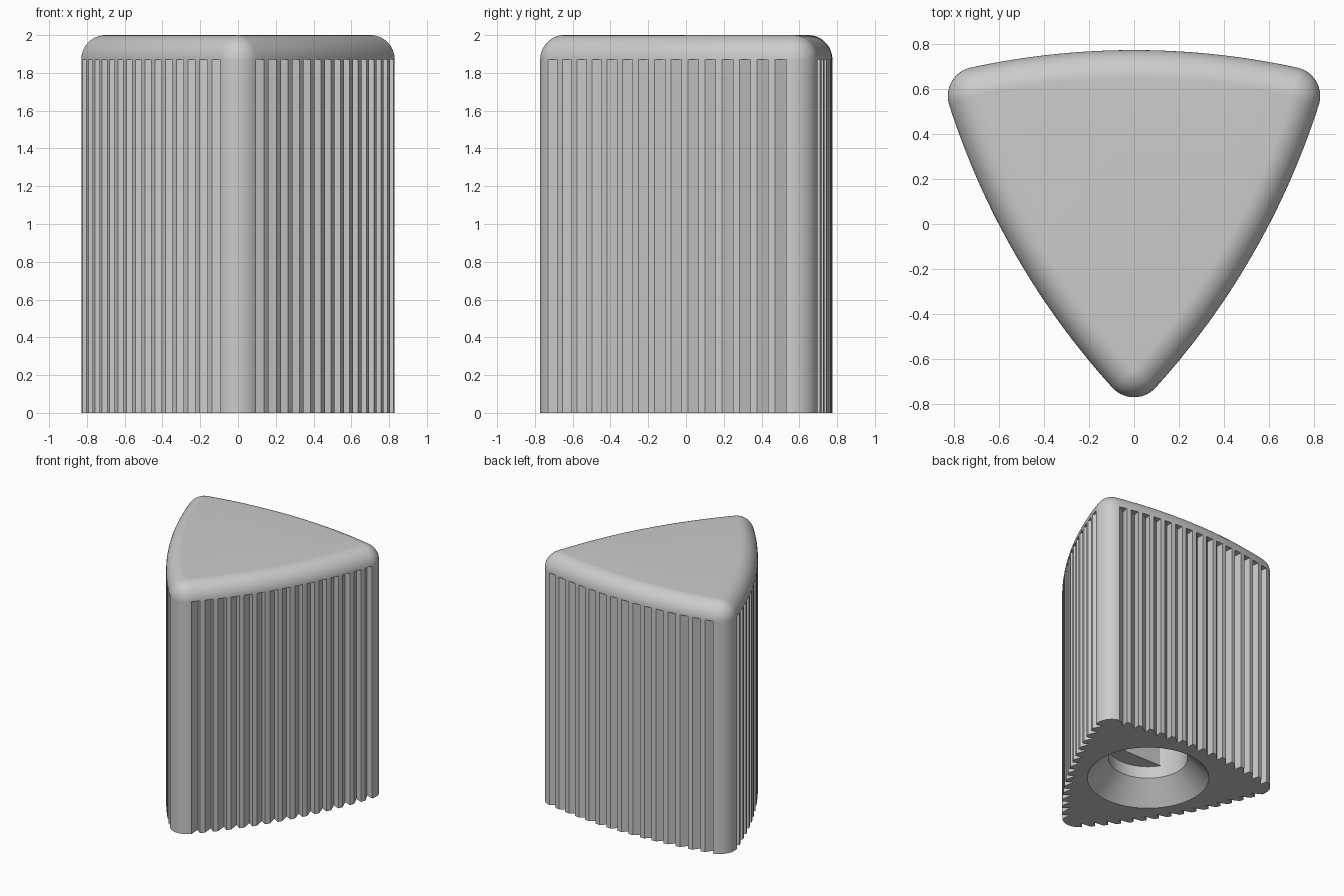
import bpy, bmesh, math
from math import sin, cos, radians, pi

if "Cube" in bpy.data.objects:
    bpy.data.objects.remove(bpy.data.objects["Cube"])

# Overall shape: rounded triangle with bowed sides
CY = 0.166            # centre of the triangle
CORNER_R = 0.13       # corner and top edge radius
CORNER_D = 0.808      # centre to corner centre
H = 0.609             # centre to middle of a bowed side
HALF = CORNER_D * sin(radians(60))
e = H - CORNER_D * 0.5
R = (HALF**2 + e**2 - CORNER_R**2) / (2 * (e - CORNER_R))
BETA = math.asin(HALF / (R - CORNER_R))
Z_RIM, Z_TOP = 1.87, 2.0
GROOVES, GROOVE_W, GROOVE_D = 15, 0.063, 0.06

grey = bpy.data.materials.new("light grey")
grey.diffuse_color = (0.6, 0.6, 0.6, 1)
grey.use_nodes = True
grey.node_tree.nodes["Principled BSDF"].inputs["Base Color"].default_value = grey.diffuse_color


def outline(inset=0.0, toothed=False):
    """Counter-clockwise outline, with saw-tooth grooves if toothed."""
    pts = []
    for k in range(3):
        a = radians(-30 + 120 * k)
        ox, oy = (H - R) * cos(a), CY + (H - R) * sin(a)

        def side(ang, depth=0.0):
            rad = R - inset - depth
            pts.append((ox + rad * cos(a + ang), oy + rad * sin(a + ang)))

        if toothed:
            g = GROOVE_W / R
            step = (2 * BETA - g) / (GROOVES - 1)
            for i in range(GROOVES):
                s = -BETA + i * step
                side(s)
                side(s + g, GROOVE_D)
                side(s + g)
        else:
            for i in range(33):
                side(-BETA + 2 * BETA * i / 32)
        # rounded corner after this side
        c = a + radians(60)
        cx, cy = CORNER_D * cos(c), CY + CORNER_D * sin(c)
        a0, a1 = a + BETA, a + radians(120) - BETA
        n = 14
        for i in range(1, n):
            t = a0 + (a1 - a0) * i / n
            rad = CORNER_R - inset
            pts.append((cx + rad * cos(t), cy + rad * sin(t)))
    return pts


def loft(name, rings):
    """Closed solid through rings of (points, height)."""
    bm = bmesh.new()
    loops = [[bm.verts.new((x, y, z)) for x, y in pts] for pts, z in rings]
    n = len(loops[0])
    for lo, hi in zip(loops, loops[1:]):
        for i in range(n):
            j = (i + 1) % n
            bm.faces.new((lo[i], lo[j], hi[j], hi[i]))
    bm.faces.new(loops[0][::-1])
    bm.faces.new(loops[-1])
    bmesh.ops.remove_doubles(bm, verts=bm.verts, dist=1e-5)
    bmesh.ops.recalc_face_normals(bm, faces=bm.faces)
    me = bpy.data.meshes.new(name)
    bm.to_mesh(me)
    bm.free()
    me.materials.append(grey)
    ob = bpy.data.objects.new(name, me)
    bpy.context.collection.objects.link(ob)
    return ob


def activate(ob):
    bpy.ops.object.select_all(action='DESELECT')
    ob.select_set(True)
    bpy.context.view_layer.objects.active = ob


def circle(r, flat=None):
    pts = [(r * cos(2 * pi * i / 96), r * sin(2 * pi * i / 96)) for i in range(96)]
    return [(x, CY + (y if flat is None else max(y, flat))) for x, y in pts]


# Grooved grip
teeth = outline(toothed=True)
grip = loft("grooved_grip", [(teeth, 0), (teeth, Z_RIM)])

# Rounded cap above the grooves
STEPS = 14
rings = []
for i in range(STEPS + 1):
    t = pi / 2 * i / STEPS
    rings.append((outline(0.128 * (1 - cos(t))), Z_RIM + (Z_TOP - Z_RIM) * sin(t)))
cap = loft("rounded_cap", rings)

# Countersunk socket with a flat-sided shaft hole, cut from below
socket = loft("socket_cutter", [
    (circle(0.508), -0.05), (circle(0.30), 0.17), (circle(0.30), 0.27),
    (circle(0.30, -0.157), 0.27), (circle(0.30, -0.157), 1.2)])
socket.hide_render = True
activate(grip)
cut = grip.modifiers.new("socket", 'BOOLEAN')
cut.operation = 'DIFFERENCE'
cut.solver = 'EXACT'
cut.object = socket
bpy.ops.object.modifier_apply(modifier=cut.name)
bpy.data.objects.remove(socket)

# Smooth the curves, keep the groove edges sharp
for ob in (grip, cap):
    activate(ob)
    bpy.ops.object.shade_smooth_by_angle(angle=radians(25))
